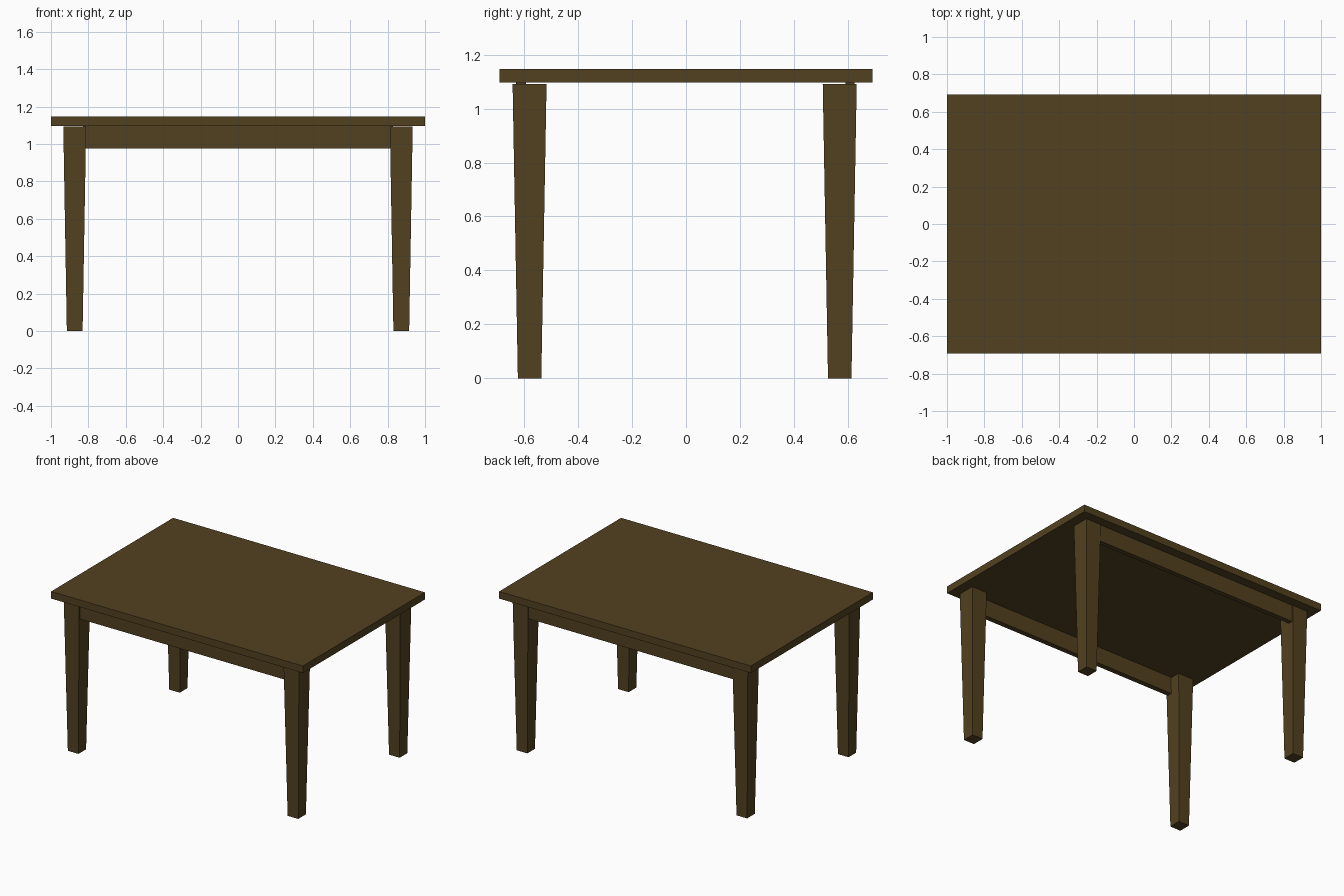
import bpy, bmesh

if "Cube" in bpy.data.objects:
    bpy.data.objects.remove(bpy.data.objects["Cube"])

wood = bpy.data.materials.new("dark_wood")
wood.diffuse_color = (0.085, 0.053, 0.014, 1)
wood.use_nodes = True
wood.node_tree.nodes["Principled BSDF"].inputs["Base Color"].default_value = wood.diffuse_color


def block(name, x, y, z, taper=1.0):
    """Box spanning the given ranges; taper scales the bottom face about its centre."""
    cx, cy = sum(x) / 2, sum(y) / 2
    hx, hy = (x[1] - x[0]) / 2, (y[1] - y[0]) / 2
    bm = bmesh.new()
    bmesh.ops.create_cube(bm, size=2)
    for v in bm.verts:
        s = taper if v.co.z < 0 else 1.0
        v.co = (v.co.x * hx * s, v.co.y * hy * s, z[0] if v.co.z < 0 else z[1])
    mesh = bpy.data.meshes.new(name)
    bm.to_mesh(mesh)
    bm.free()
    mesh.materials.append(wood)
    obj = bpy.data.objects.new(name, mesh)
    obj.location = (cx, cy, 0)
    bpy.context.collection.objects.link(obj)
    return obj


# Table top
block("table_top", (-1, 1), (-0.692, 0.692), (1.096, 1.147))

# Tapered legs and the long aprons between them
rows = {
    "front": (-0.58, (-0.631, -0.594)),
    "back": (0.57, (0.591, 0.625)),
}
for row, (leg_y, apron_y) in rows.items():
    for side, leg_x in (("left", -0.873), ("right", 0.873)):
        block(f"{row}_{side}_leg", (leg_x - 0.061, leg_x + 0.061),
              (leg_y - 0.063, leg_y + 0.063), (0, 1.092), taper=0.69)
    block(f"{row}_apron", (-0.83, 0.83), apron_y, (0.976, 1.096))
